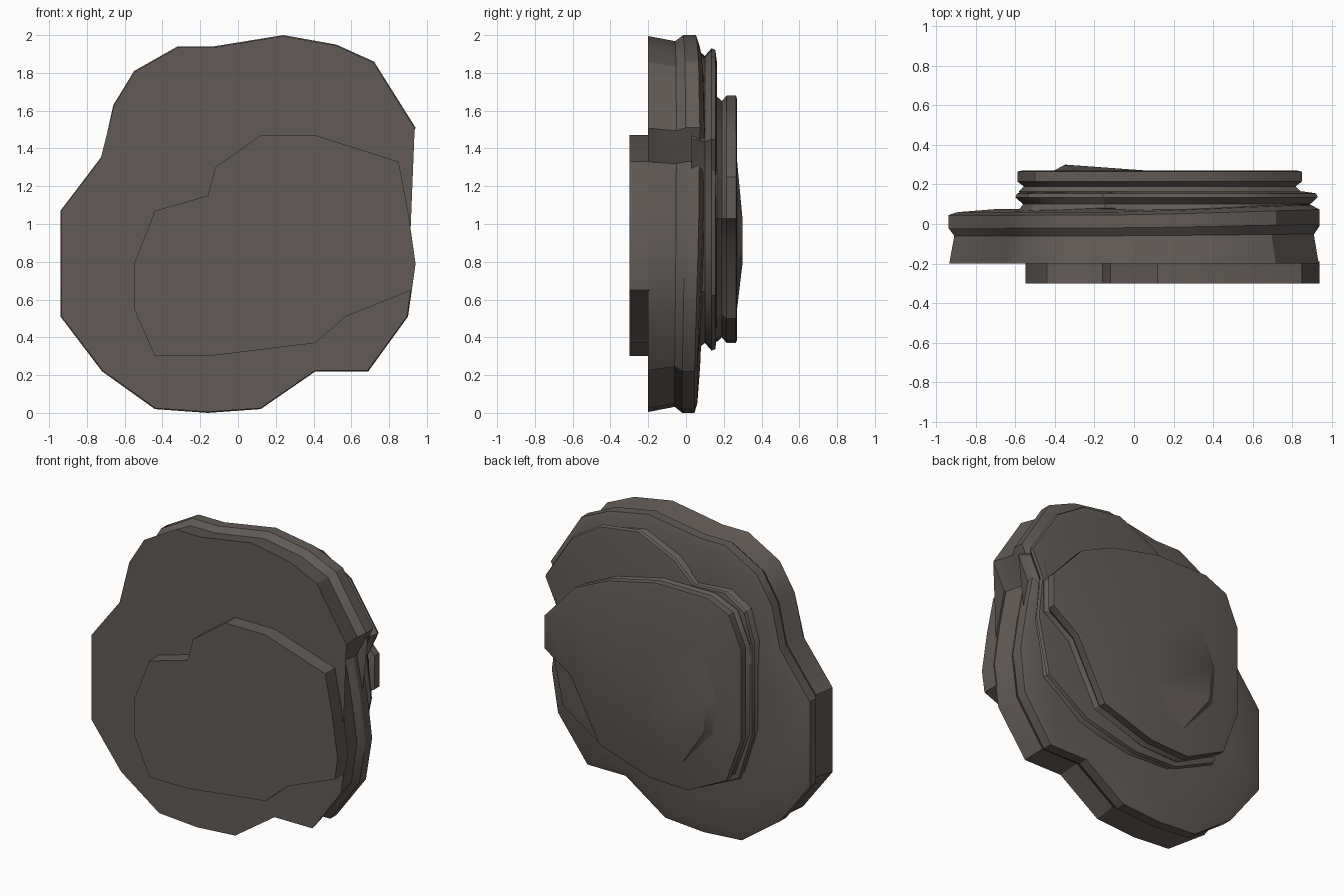
import bpy, bmesh, math

if "Cube" in bpy.data.objects:
    bpy.data.objects.remove(bpy.data.objects["Cube"])

mat = bpy.data.materials.new("dark_stone")
mat.diffuse_color = (0.12, 0.105, 0.095, 1)
mat.use_nodes = True
mat.node_tree.nodes["Principled BSDF"].inputs["Base Color"].default_value = mat.diffuse_color


def slab(name, outline, rings, tilt=0.0):
    """Loft an x-z outline through (y, scale) rings; tilt pushes the +x side back."""
    cx = (min(p[0] for p in outline) + max(p[0] for p in outline)) / 2
    cz = (min(p[1] for p in outline) + max(p[1] for p in outline)) / 2
    bm = bmesh.new()
    loops = []
    for i, (y, s) in enumerate(rings):
        k = tilt * i / (len(rings) - 1)
        loops.append([bm.verts.new((cx + (x - cx) * s,
                                    y + k * max(0.0, x) * min(1.0, max(0.0, z - 0.2)),
                                    cz + (z - cz) * s)) for x, z in outline])
    n = len(outline)
    for a, b in zip(loops, loops[1:]):
        for i in range(n):
            j = (i + 1) % n
            bm.faces.new((a[i], a[j], b[j], b[i]))
    bm.faces.new(loops[0][::-1])
    bm.faces.new(loops[-1])
    finish(name, bm)


def finish(name, bm):
    bmesh.ops.triangulate(bm, faces=[f for f in bm.faces if len(f.verts) > 4])
    bmesh.ops.recalc_face_normals(bm, faces=bm.faces)
    me = bpy.data.meshes.new(name)
    bm.to_mesh(me)
    bm.free()
    me.materials.append(mat)
    ob = bpy.data.objects.new(name, me)
    bpy.context.collection.objects.link(ob)
    bpy.ops.object.select_all(action='DESELECT')
    bpy.context.view_layer.objects.active = ob
    ob.select_set(True)
    bpy.ops.object.shade_smooth_by_angle(angle=math.radians(30))


# Thin raised front layer
slab("front_layer", [
    (-.44, .30), (-.16, .30), (.12, .51), (.41, .37), (.57, .51), (.92, .65),
    (.94, .79), (.90, 1.07), (.85, 1.33), (.41, 1.47), (.12, 1.47),
    (-.12, 1.30), (-.16, 1.15), (-.44, 1.07), (-.55, .79), (-.55, .55)],
    [(-.30, 1), (-.19, 1)])

# Large main layer with a worn groove around its rim
slab("main_layer", [
    (-.44, .02), (-.16, .00), (.12, .02), (.41, .22), (.69, .22), (.90, .51),
    (.94, .79), (.90, 1.07), (.85, 1.33), (.94, 1.51), (.72, 1.86), (.52, 1.95),
    (.24, 2.0), (-.13, 1.94), (-.32, 1.94), (-.55, 1.81), (-.66, 1.63),
    (-.72, 1.36), (-.94, 1.07), (-.94, .51), (-.72, .22)],
    [(-.20, .995), (-.06, .968), (-.02, 1), (.045, 1), (.06, .95), (.075, .75)],
    tilt=.05)

# Middle terrace, widest at the upper right
slab("middle_layer", [
    (.93, 1.45), (.73, 1.76), (.52, 1.89), (.24, 1.93), (-.02, 1.81),
    (-.16, 1.68), (-.40, 1.69), (-.54, 1.60), (-.60, 1.40), (-.60, .80),
    (-.50, .48), (-.20, .34), (.12, .33), (.50, .42), (.80, .62),
    (.88, 1.0), (.85, 1.28)],
    [(.03, 1), (.07, .98), (.10, .95), (.135, 1), (.155, .99), (.165, .9)])

# Back layer with an undercut edge
slab("back_layer", [
    (.85, 1.25), (.63, 1.49), (.39, 1.60), (.04, 1.68), (-.34, 1.68),
    (-.50, 1.61), (-.59, 1.40), (-.59, .81), (-.48, .51), (-.20, .37),
    (.08, .38), (.45, .50), (.66, .90), (.85, 1.03)],
    [(.14, .98), (.165, .99), (.19, .955), (.215, 1), (.265, 1), (.27, .97)])

# Low chipped ridge on the back face
bm = bmesh.new()
base = [bm.verts.new((x, .268, z)) for x, z in
        ((-.28, 1.36), (-.41, 1.06), (-.39, .80), (-.15, .53), (.10, .75), (.10, 1.15))]
top = [bm.verts.new(p) for p in ((-.35, .30, 1.02), (-.34, .30, .80))]
a, b, c, d, e, f = base
for q in ((a, b, top[0]), (b, c, top[1], top[0]), (c, d, top[1]),
          (d, e, top[1]), (e, f, top[0], top[1]), (f, a, top[0])):
    bm.faces.new(q)
bm.faces.new(base)
finish("back_ridge", bm)
